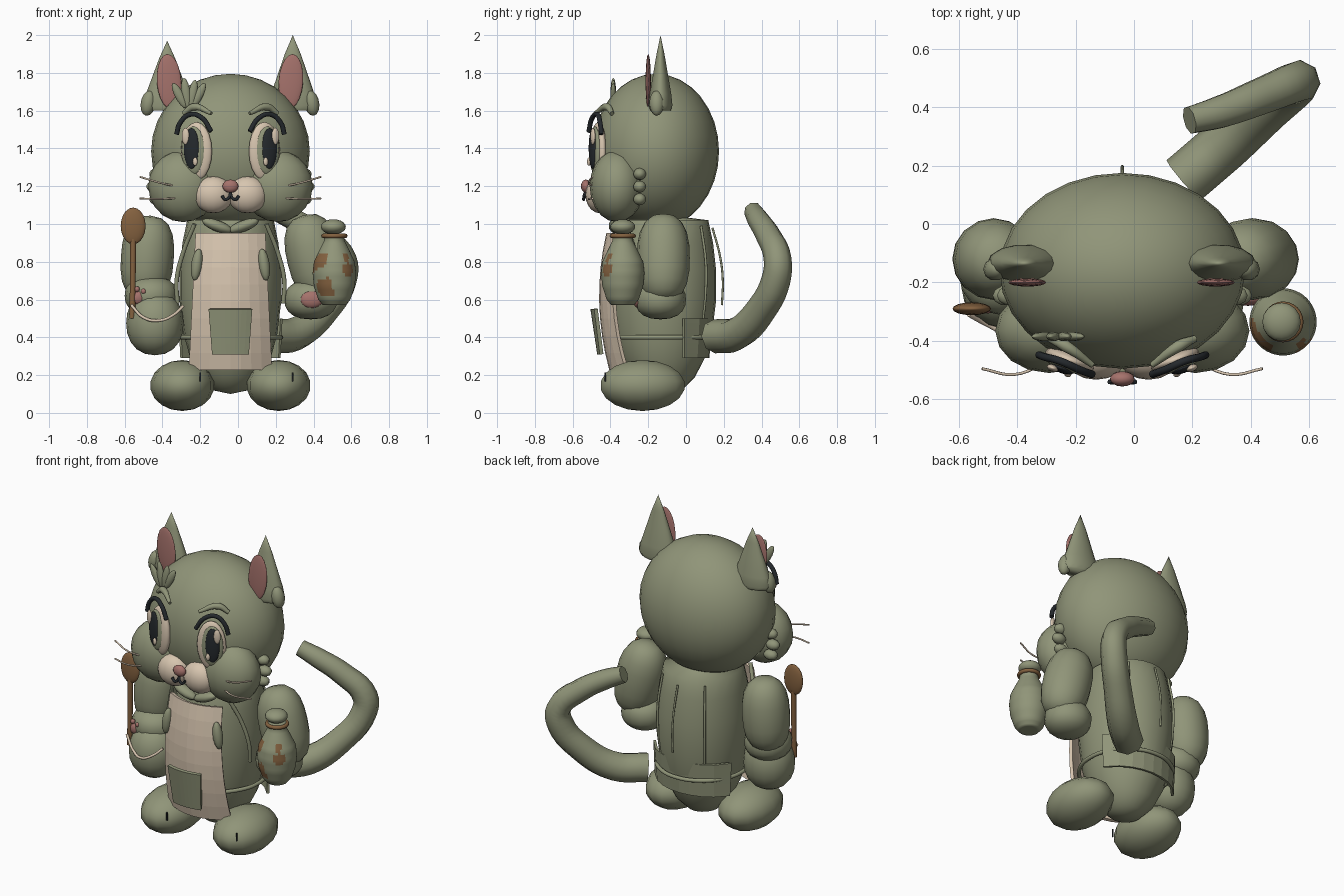
import bpy, bmesh, math
from mathutils import Vector, Matrix

cube = bpy.data.objects.get("Cube")
if cube:
    bpy.data.objects.remove(cube, do_unlink=True)

CX = -0.04  # centre line of head and body


def material(name, rgb):
    m = bpy.data.materials.new(name)
    m.use_nodes = True
    m.diffuse_color = (*rgb, 1)
    m.node_tree.nodes["Principled BSDF"].inputs["Base Color"].default_value = (*rgb, 1)
    return m


GREEN = material("sage green", (0.28, 0.30, 0.19))
CREAM = material("cream", (0.68, 0.56, 0.43))
PINK = material("dusty pink", (0.38, 0.17, 0.15))
BROWN = material("wood brown", (0.23, 0.12, 0.05))
DARK = material("charcoal", (0.018, 0.022, 0.026))


def finish(name, bm, mat, smooth=True):
    bmesh.ops.recalc_face_normals(bm, faces=bm.faces)
    for f in bm.faces:
        f.smooth = smooth
    me = bpy.data.meshes.new(name)
    bm.to_mesh(me)
    bm.free()
    me.materials.append(mat)
    ob = bpy.data.objects.new(name, me)
    bpy.context.collection.objects.link(ob)
    return ob


def lathe(name, mat, loc, size, profile, rot=(0, 0, 0), segs=20):
    """Spin (radius, height) points around z, then scale, turn and place."""
    bm = bmesh.new()
    verts = [bm.verts.new((r, 0, h)) for r, h in profile]
    edges = [bm.edges.new(p) for p in zip(verts, verts[1:])]
    bmesh.ops.spin(bm, geom=verts + edges, cent=(0, 0, 0), axis=(0, 0, 1),
                   angle=math.tau, steps=segs)
    bmesh.ops.remove_doubles(bm, verts=bm.verts, dist=0.0005)
    ob = finish(name, bm, mat)
    ob.scale, ob.rotation_euler, ob.location = size, [math.radians(a) for a in rot], loc
    return ob


def ball(name, mat, loc, size, rot=(0, 0, 0), segs=16, n=2.0):
    """Ellipsoid; n above 2 makes it more barrel shaped."""
    rings = max(6, segs // 2 + 2)
    pts = []
    for i in range(rings + 1):
        t = -math.cos(math.pi * i / rings)
        pts.append((max(0, 1 - abs(t) ** n) ** (1 / n), t))
    return lathe(name, mat, loc, size, pts, rot, segs)


def tube(name, mat, pts, r, radii=None, cyclic=False, res=3):
    cu = bpy.data.curves.new(name, "CURVE")
    cu.dimensions = "3D"
    cu.bevel_depth, cu.bevel_resolution, cu.resolution_u = r, res, 5
    cu.use_fill_caps = True
    sp = cu.splines.new("BEZIER")
    sp.bezier_points.add(len(pts) - 1)
    for i, (bp, p) in enumerate(zip(sp.bezier_points, pts)):
        bp.co = p
        bp.handle_left_type = bp.handle_right_type = "AUTO"
        bp.radius = radii[i] if radii else 1
    sp.use_cyclic_u = cyclic
    cu.materials.append(mat)
    ob = bpy.data.objects.new(name, cu)
    bpy.context.collection.objects.link(ob)
    return ob


def sheet(name, mat, z0, z1, w0, w1, depth, thick):
    """Curved cloth panel; depth(u, z) gives its y."""
    bm = bmesh.new()
    n = 8
    grid = []
    for j in range(n + 1):
        z, w = z0 + (z1 - z0) * j / n, w0 + (w1 - w0) * j / n
        us = [w * (2 * i / n - 1) for i in range(n + 1)]
        grid.append([bm.verts.new((CX + u, depth(u, z), z)) for u in us])
    for a, b in zip(grid, grid[1:]):
        for i in range(n):
            bm.faces.new((a[i], a[i + 1], b[i + 1], b[i]))
    ob = finish(name, bm, mat, False)
    mod = ob.modifiers.new("thickness", "SOLIDIFY")
    mod.thickness, mod.offset = thick, 0
    return ob


# Head and body
ball("head", GREEN, (CX, -0.16, 1.385), (0.42, 0.335, 0.41), segs=28)
lathe("body", GREEN, (CX, -0.12, 0), (0.27, 0.28, 1),
      [(0, .1), (.35, .12), (.6, .19), (.8, .3), (.92, .42), (1, .6), (1, .75),
       (.94, .9), (.85, 1.02), (0, 1.05)], segs=24)

# Paired parts
for s, side in ((1, "left"), (-1, "right")):
    def X(d):
        return CX + s * d

    ball(side + "_cheek", GREEN, (X(.25), -.365, 1.2), (.185, .145, .19))
    for i in range(3):
        ball(f"{side}_cheek_tuft_{i}", GREEN, (X(.385 + .015 * (i == 1)), -.245, 1.265 - .067 * i),
             (.045, .035, .032), segs=10)
    ball(side + "_foot", GREEN, (X(.255), -.23, .145), (.17, .23, .135), segs=14)
    tube(side + "_toe_line", DARK, [(X(s * .0 + .16 if s < 0 else .33), -.428, .165 + .025 * k)
                                    for k in range(3)], .005)

    # Ear, inner ear and ear tuft
    ex, h = (.29, .4) if s > 0 else (-.375, .37)
    lathe(side + "_ear", GREEN, (ex, -.135, 1.6), (.128, .065, h),
          [(0, 0), (.85, 0), (1, .07), (.9, .22), (.62, .48), (.33, .75), (0, 1)], segs=14)
    ball(side + "_inner_ear", PINK, (ex - s * .01, -.2, 1.755), (.065, .014, .145),
         (0, s * 4, 0))
    ball(side + "_ear_tuft", GREEN, (ex + s * .1, -.155, 1.64), (.04, .04, .068),
         (0, s * -10, 0), segs=10)

    # Eye layers on a plane turned outward
    turn = math.radians(20)

    def eye(u, v, d):
        return (X(.18 + u * math.cos(turn) + d * math.sin(turn)),
                -.465 + u * math.sin(turn) - d * math.cos(turn), 1.385 + v)

    layers = [("eye_white", CREAM, 0, 0, .0, .088, .036, .155),
              ("iris", GREEN, .01, .005, .022, .066, .022, .127),
              ("pupil", DARK, .015, .015, .036, .043, .017, .108),
              ("eye_glint", CREAM, .045, .08, .046, .021, .012, .045),
              ("small_glint", CREAM, -.01, -.055, .048, .013, .01, .022)]
    for nm, mat, u, v, d, a, b, c in layers:
        ball(f"{side}_{nm}", mat, eye(u, v, d), (a, b, c), (0, 0, s * 20))
    tube(side + "_lash", DARK, [eye(.105, .09, .02), eye(.085, .15, .02), eye(.03, .195, .015),
                                eye(-.04, .175, .02), eye(-.09, .105, .02)], .013)
    tube(side + "_brow", GREEN, [eye(.09, .2, -.045), eye(.03, .235, -.04), eye(-.08, .2, -.01)],
         .02, [.6, 1, .5])

    # Muzzle, whiskers and mouth
    ball(side + "_muzzle", CREAM, (X(.09), -.455, 1.155), (.105, .078, .098))
    for z0, z1 in ((1.195, 1.25), (1.14, 1.135)):
        tube(side + "_whisker", CREAM, [(X(.26), -.475, z0), (X(.37), -.515, (z0 + z1) / 2 - .005),
                                        (X(.48), -.495, z1)], .005)
    tube(side + "_mouth", DARK, [(X(0), -.535, 1.165), (X(.008), -.54, 1.14),
                                 (X(.027), -.542, 1.13), (X(.045), -.54, 1.15)], .008)

    # Costume trim
    ball(side + "_apron_bow", GREEN, (X(.178), -.40, .785), (.03, .03, .085), (0, s * -8, 0), segs=10)
    ball(side + "_collar", GREEN, (X(.07), -.37, .99), (.085, .04, .03), (0, s * -20, 0), segs=10)
    tube(side + "_shoulder_strap", GREEN, [(X(.19), -.32, 1.0), (X(.25), -.27, .85),
                                           (X(.285), -.24, .7), (X(.28), -.22, .58)], .012)
    tube(side + "_back_seam", GREEN, [(X(.15), .08, .99), (X(.165), .105, .8),
                                      (X(.165), .105, .65), (X(.15), .085, .45)], .007)

ball("nose", PINK, (CX, -.53, 1.2), (.042, .026, .035))

# Forelock
for i, (x, z, a, l) in enumerate(((-.31, 1.68, -28, .075), (-.275, 1.69, -8, .085),
                                  (-.24, 1.685, 10, .08), (-.21, 1.68, 28, .075))):
    ball(f"forelock_{i}", GREEN, (x, -.385, z), (.024, .016, l), (0, a, 0), segs=10)

# Apron, pocket, belt, back flap and back cord
sheet("apron", CREAM, .23, .95, .215, .18,
      lambda u, z: -.45 + 1.8 * u * u + .35 * (z - .62) ** 2, .02)
sheet("apron_pocket", GREEN, .31, .55, .095, .113,
      lambda u, z: -.46 - .15 * (z - .31) + 1.5 * u * u, .02)
sheet("back_flap", GREEN, .29, .5, .26, .27,
      lambda u, z: -.12 + .245 * math.sqrt(1 - (u / .295) ** 2) + .08 * (z - .4), .015)
tube("belt", GREEN, [(CX + .268 * math.cos(k * math.pi / 6), -.12 + .275 * math.sin(k * math.pi / 6), .4)
                     for k in range(12)], .012, cyclic=True)
tube("back_cord", GREEN, [(CX, .14, .98), (CX, .18, .83), (CX, .195, .7), (CX, .19, .57)], .006)

# Tail
tube("tail", GREEN, [(.17, .15, .405), (.31, .27, .42), (.46, .40, .55), (.55, .475, .7),
                     (.555, .485, .81), (.43, .435, .94), (.3, .385, 1.02), (.19, .355, 1.07)],
     .09, [1, 1, .9, .86, .82, .74, .66, .55], res=2)

# Arms and hands
ball("left_arm", GREEN, (.405, -.12, .82), (.145, .14, .235), (0, -14, 0), n=2.6)
ball("left_hand", GREEN, (.385, -.135, .6), (.14, .135, .105), n=2.3)
ball("left_palm_pad", PINK, (.39, -.255, .6), (.06, .025, .045))
ball("right_arm", GREEN, (-.48, -.12, .82), (.14, .14, .225), (0, 4, 0), n=2.6)
ball("right_cuff", GREEN, (-.46, -.17, .62), (.14, .14, .105), n=2.3)
ball("right_hand", GREEN, (-.44, -.21, .475), (.152, .15, .17), n=2.2)
ball("right_palm_pad", PINK, (-.53, -.285, .61), (.035, .02, .035), segs=10)
for i in range(3):
    ball(f"right_finger_pad_{i}", PINK, (-.535 + .035 * i, -.293, .655 - .012 * i),
         (.015, .014, .015), segs=8)

# Spoon and its cord
ball("spoon_bowl", BROWN, (-.555, -.29, .99), (.066, .022, .097))
tube("spoon_handle", BROWN, [(-.555, -.29, .92), (-.557, -.29, .7), (-.56, -.29, .5)], .016)
tube("spoon_cord", CREAM, [(-.565, -.31, .57), (-.5, -.345, .505), (-.41, -.385, .49),
                           (-.34, -.37, .52), (-.29, -.34, .565)], .008)

# Bottle with brown patches chosen by distance to spots
outline = [(0, .57), (.06, .57), (.085, .6), (.108, .67), (.115, .74), (.108, .8),
           (.08, .86), (.055, .91), (.052, .95), (0, .95)]
fine = [outline[0]]
for (r0, h0), (r1, h1) in zip(outline, outline[1:]):
    fine += [(r0 + (r1 - r0) * k / 4, h0 + (h1 - h0) * k / 4) for k in range(1, 5)]
bottle = lathe("bottle", GREEN, (.51, -.335, 0), (1, 1, 1), fine, segs=48)
bottle.data.materials.append(BROWN)
spots = [((-.07, -.07, .81), .045), ((-.1, -.03, .79), .045), ((-.07, -.08, .66), .04),
         ((-.03, -.1, .64), .03), ((-.04, -.1, .69), .025), ((.075, -.085, .76), .035),
         ((.06, -.07, .82), .022), ((-.1, .04, .7), .04)]
for f in bottle.data.polygons:
    if any((f.center - Vector(c)).length < r for c, r in spots):
        f.material_index = 1
ball("bottle_stopper", GREEN, (.505, -.335, .985), (.066, .066, .04))
ring = [(.058 + .012 * math.cos(k * math.tau / 8), .012 * math.sin(k * math.tau / 8)) for k in range(9)]
lathe("bottle_ring", BROWN, (.51, -.335, .937), (1, 1, 1), ring, segs=24)
